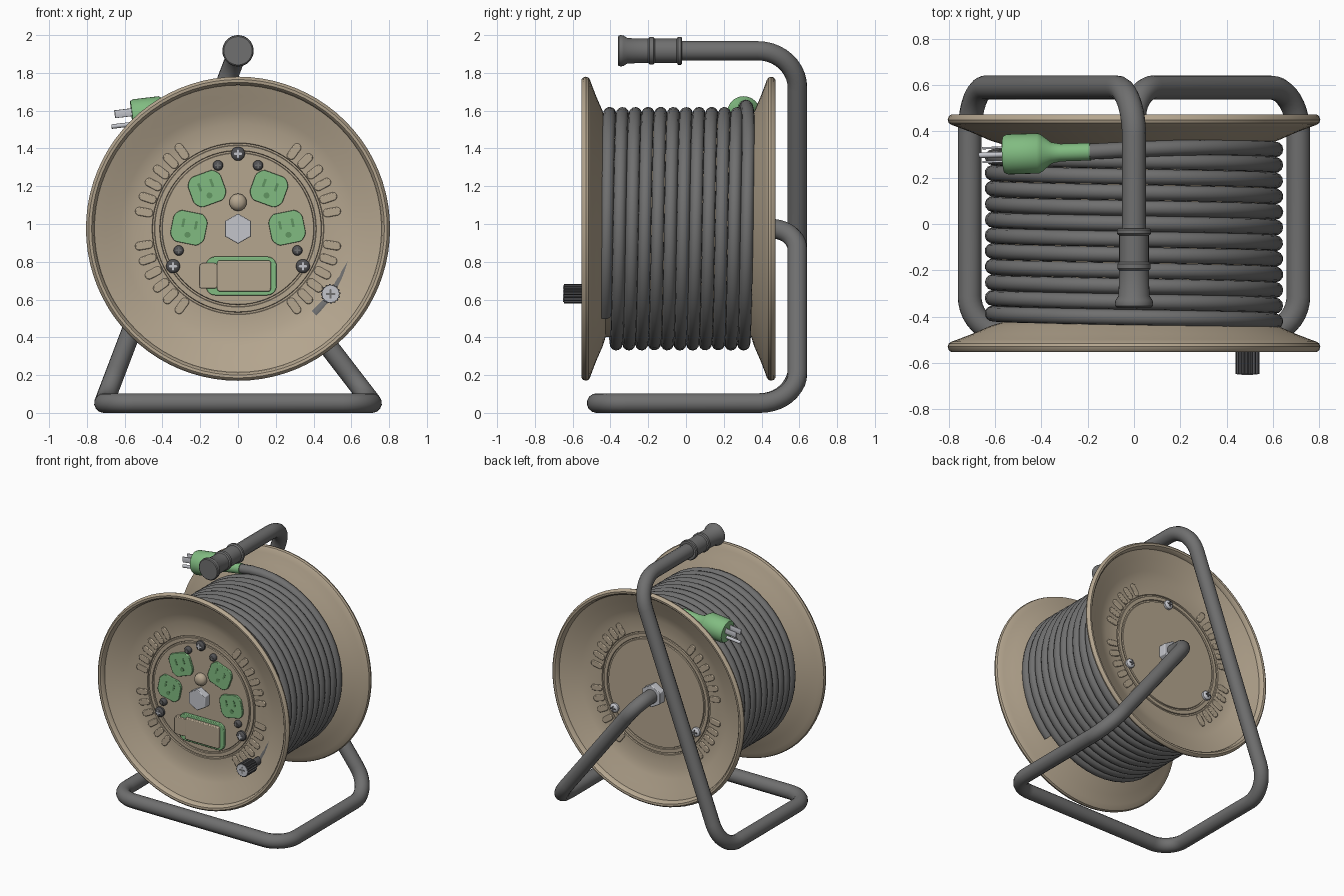
import bpy, bmesh
from math import pi, sin, cos, tan, radians
from mathutils import Matrix, Vector

cube = bpy.data.objects.get("Cube")
if cube:
    bpy.data.objects.remove(cube)


def material(name, rgb):
    m = bpy.data.materials.new(name)
    m.use_nodes = True
    m.diffuse_color = (*rgb, 1)
    bsdf = next(n for n in m.node_tree.nodes if n.type == 'BSDF_PRINCIPLED')
    bsdf.inputs["Base Color"].default_value = (*rgb, 1)
    return m


TAN = material("tan plastic", (0.46, 0.38, 0.275))
GREY = material("grey rubber", (0.16, 0.16, 0.16))
GREEN = material("green plastic", (0.22, 0.5, 0.22))
DEEP = material("deep green", (0.12, 0.3, 0.12))
SILVER = material("silver metal", (0.55, 0.56, 0.6))
DARK = material("dark metal", (0.08, 0.08, 0.085))

# Local frames: x across, y up, z outward from each flange
HUB_Z = 0.975
TURN = Matrix.Rotation(pi / 2, 4, 'X')
FRONT = Matrix.Translation((0, -0.44, HUB_Z)) @ TURN
BACK = Matrix.Translation((0, 0.36, HUB_Z)) @ Matrix.Rotation(pi, 4, 'Z') @ TURN


def at(x, y, z=0, angle=0):
    return Matrix.Translation((x, y, z)) @ Matrix.Rotation(angle, 4, 'Z')


def smooth(obj):
    bpy.ops.object.select_all(action='DESELECT')
    obj.select_set(True)
    bpy.context.view_layer.objects.active = obj
    bpy.ops.object.shade_smooth_by_angle(angle=radians(35))


def finish(name, bm, mat, frame, bevel=0):
    bmesh.ops.remove_doubles(bm, verts=bm.verts, dist=1e-5)
    bmesh.ops.recalc_face_normals(bm, faces=bm.faces)
    mesh = bpy.data.meshes.new(name)
    bm.to_mesh(mesh)
    bm.free()
    obj = bpy.data.objects.new(name, mesh)
    bpy.context.collection.objects.link(obj)
    mesh.materials.append(mat)
    obj.matrix_world = frame
    if bevel:
        mod = obj.modifiers.new("soft edges", 'BEVEL')
        mod.width, mod.segments = bevel, 2
    smooth(obj)
    return obj


def lathe(name, profile, mat, frame, steps=32, closed=False):
    """Turn a (radius, height) profile around local z."""
    bm = bmesh.new()
    rings = [[bm.verts.new((r * cos(2 * pi * k / steps), r * sin(2 * pi * k / steps), h))
              for k in range(steps)] for r, h in profile]
    pairs = list(zip(rings, rings[1:])) + ([(rings[-1], rings[0])] if closed else [])
    for a, b in pairs:
        for k in range(steps):
            n = (k + 1) % steps
            bm.faces.new((a[k], a[n], b[n], b[k]))
    bmesh.ops.dissolve_degenerate(bm, dist=1e-6, edges=bm.edges)
    return finish(name, bm, mat, frame)


def plate(name, outline, z0, z1, mat, frame, bevel=0):
    """Extrude a flat outline along local z."""
    bm = bmesh.new()
    face = bm.faces.new([bm.verts.new((x, y, z0)) for x, y in outline])
    res = bmesh.ops.extrude_face_region(bm, geom=[face])
    top = [v for v in res["geom"] if isinstance(v, bmesh.types.BMVert)]
    bmesh.ops.translate(bm, verts=top, vec=(0, 0, z1 - z0))
    return finish(name, bm, mat, frame, bevel)


def ngon(r, n, start=0):
    return [(r * cos(start + 2 * pi * k / n), r * sin(start + 2 * pi * k / n)) for k in range(n)]


def rounded(w, h, r, n=5):
    pts = []
    for q, (sx, sy) in enumerate(((1, 1), (-1, 1), (-1, -1), (1, -1))):
        for k in range(n + 1):
            a = (q + k / n) * pi / 2
            pts.append((sx * (w / 2 - r) + r * cos(a), sy * (h / 2 - r) + r * sin(a)))
    return pts


def tube(name, points, radius, mat, res):
    curve = bpy.data.curves.new(name, 'CURVE')
    curve.dimensions = '3D'
    curve.bevel_depth, curve.bevel_resolution, curve.use_fill_caps = radius, res, True
    spline = curve.splines.new('POLY')
    spline.points.add(len(points) - 1)
    for p, co in zip(spline.points, points):
        p.co = (*co, 1)
    obj = bpy.data.objects.new(name, curve)
    bpy.context.collection.objects.link(obj)
    curve.materials.append(mat)
    bpy.ops.object.select_all(action='DESELECT')
    obj.select_set(True)
    bpy.context.view_layer.objects.active = obj
    bpy.ops.object.convert(target='MESH')
    smooth(bpy.context.view_layer.objects.active)


def fillet(corners, n=10):
    """Round the corners of a path; each entry is (point, bend radius)."""
    pts = [Vector(p) for p, _ in corners]
    out = [pts[0]]
    for a, p, b, (_, r) in zip(pts, pts[1:], pts[2:], corners[1:]):
        u, v = (a - p).normalized(), (b - p).normalized()
        turn = pi - u.angle(v)
        d = r * tan(turn / 2)
        centre = p + (u + v).normalized() * (r / cos(turn / 2))
        s, e = p + u * d - centre, p + v * d - centre
        for k in range(n + 1):
            t = k / n
            out.append(centre + (s * sin((1 - t) * turn) + e * sin(t * turn)) / sin(turn))
    return out + [pts[-1]]


# Bent tube stand and its grip
tube("stand_tube", fillet([
    ((0, -0.1, 1.917), 0), ((0, 0.59, 1.917), 0.21), ((-0.71, 0.59, 0.052), 0.2),
    ((-0.71, -0.473, 0.052), 0.16), ((0.71, -0.473, 0.052), 0.16),
    ((0.71, 0.59, 0.052), 0.2), ((0, 0.59, HUB_Z), 0.14), ((0, 0.38, HUB_Z), 0)]),
    0.052, GREY, 5)
lathe("grip", [(0, 0), (0.068, 0), (0.074, 0.006), (0.074, 0.022), (0.064, 0.03), (0.064, 0.145),
               (0.072, 0.152), (0.072, 0.172), (0.064, 0.18), (0.067, 0.29), (0.08, 0.31),
               (0.083, 0.325), (0.081, 0.335), (0.075, 0.34), (0, 0.34)],
      GREY, Matrix.Translation((0, -0.02, 1.917)) @ TURN)

# Drum and the two dished flanges
lathe("drum", [(0, -0.79), (0.572, -0.79), (0.572, -0.01), (0, -0.01)], TAN, FRONT, 64)
DISH = [(0, 0), (0.40, 0), (0.403, -0.008), (0.412, -0.008), (0.415, 0), (0.44, 0),
        (0.443, -0.008), (0.452, -0.008), (0.455, 0), (0.555, 0), (0.62, 0.022), (0.70, 0.055),
        (0.76, 0.078), (0.765, 0.1), (0.775, 0.111), (0.79, 0.113), (0.80, 0.105),
        (0.805, 0.09), (0.80, 0.076), (0.788, 0.068), (0.76, 0.058), (0.70, 0.035),
        (0.62, 0), (0.555, -0.02), (0, -0.02)]
for side, frame in (("front", FRONT), ("back", BACK)):
    lathe(side + "_flange", DISH, TAN, frame, 80)
    for quadrant in range(4):
        for k in range(6):
            a = radians(10 + 8.8 * k)
            a = (a, pi - a, pi + a, -a)[quadrant]
            plate(side + "_vent", rounded(0.095, 0.045, 0.022), -0.004, 0.008, TAN,
                  frame @ at(0.505 * cos(a), 0.505 * sin(a), 0, a), 0.005)

# Wound cable, lifting off the coil near the plug
def cable_point(t):
    lift = max(0, 1 - (t + 0.3) / 1.2) ** 2
    r = 0.611 + 0.06 * lift
    return Vector((r * sin(t), 0.339 - 0.0675 * t / (2 * pi) - 0.03 * lift, HUB_Z + r * cos(t)))


STEP = pi / 24
end = 22 * pi + 2.41
tube("cable", [cable_point(-0.3 + (end + 0.3) * k / 540) for k in range(541)], 0.034, GREY, 4)

# Plug with blades and ground pin
tip = cable_point(-0.3)
axis = Vector((-0.37, -0.012, -0.045)).normalized()
across = Vector((0, 0, 1)).cross(axis).normalized()
PLUG = Matrix((across, axis.cross(across), axis)).transposed().to_4x4()
PLUG.translation = tip
lathe("plug", [(0, -0.01), (0.038, -0.01), (0.038, 0.12), (0.046, 0.16), (0.078, 0.2),
               (0.087, 0.215), (0.087, 0.35), (0.08, 0.366), (0, 0.366)], GREEN, PLUG)
for x in (-0.03, 0.03):
    plate("plug_blade", rounded(0.01, 0.042, 0.003, 2), 0.36, 0.455, SILVER, PLUG @ at(x, 0.02))
plate("plug_ground_pin", ngon(0.012, 12), 0.36, 0.48, SILVER, PLUG @ at(0, -0.043))

# Hub nuts
plate("front_hub_nut", ngon(0.08, 6, pi / 2), 0, 0.055, SILVER, FRONT, 0.004)
plate("back_hub_nut", ngon(0.085, 6, pi / 2), 0, 0.06, SILVER, BACK, 0.004)

# Screws
def screw(name, x, y, r, mat, frame, cross=None):
    lathe(name, [(r, 0), (r, 0.015), (r * 0.8, 0.024), (r * 0.5, 0.028), (0, 0.028)],
          mat, frame @ at(x, y), 20)
    if cross:
        for w, h in ((1.2, 0.3), (0.3, 1.2)):
            plate(name + "_cross", rounded(w * r, h * r, 0.1 * r, 1), 0.024, 0.031, cross,
                  frame @ at(x, y))


for a in (90, 210, 330):
    x, y = 0.397 * cos(radians(a)), 0.397 * sin(radians(a))
    screw("panel_screw", x, y, 0.037, DARK, FRONT, SILVER)
    screw("back_screw", x, y, 0.034, SILVER, BACK, DARK)
for s in (-1, 1):
    screw("small_screw", 0.106 * s, 0.335, 0.027, DARK, FRONT, GREY)
    screw("small_screw", 0.314 * s, -0.115, 0.027, DARK, FRONT, GREY)

# Indicator dome
lathe("indicator_lamp", [(0.046, 0), (0.046, 0.015), (0.038, 0.032), (0.022, 0.042), (0, 0.046)],
      TAN, FRONT @ at(0, 0.14), 24)

# Outlets with clipped round faces
for s in (-1, 1):
    for x, y, angle in ((0.164, 0.212, -0.35), (0.26, 0.005, 0.2)):
        spot = FRONT @ at(s * x, y, 0, s * angle)
        face = [(max(-0.092, min(0.092, px)), max(-0.085, min(0.085, py)))
                for px, py in ngon(0.103, 40, pi / 40)]
        plate("outlet", face, 0, 0.018, GREEN, spot, 0.003)
        for k in (-1, 1):
            plate("outlet_slot", rounded(0.014, 0.045, 0.002, 1), 0.016, 0.02, DEEP,
                  spot @ at(0.034 * k, 0.02))
        plate("outlet_ground", ngon(0.016, 12), 0.016, 0.02, DEEP, spot @ at(0, -0.038))

# Breaker box with hinged cover
plate("breaker_frame", rounded(0.375, 0.205, 0.05), 0, 0.025, GREEN, FRONT @ at(0.017, -0.25), 0.004)
plate("breaker_cover", rounded(0.285, 0.165, 0.015), 0, 0.045, TAN, FRONT @ at(0.032, -0.25), 0.006)
plate("breaker_tab", rounded(0.1, 0.135, 0.02), 0, 0.035, TAN, FRONT @ at(-0.157, -0.25), 0.004)

# Ribbed crank knob
KNOB = FRONT @ at(0.49, -0.345)
lathe("knob_post", [(0.028, 0), (0.028, 0.11), (0, 0.11)], DARK, KNOB, 20)
ribs = [(x * s, y * s) for k, (x, y) in enumerate(ngon(0.052, 48)) for s in ((1, 1, 0.86)[k % 3],)]
plate("knob", ribs, 0.1, 0.207, DARK, KNOB)
plate("knob_cap", ngon(0.044, 24), 0.205, 0.21, SILVER, KNOB)
for w, h in ((0.05, 0.01), (0.01, 0.05)):
    plate("knob_cross", rounded(w, h, 0.002, 1), 0.209, 0.212, GREY, KNOB)
